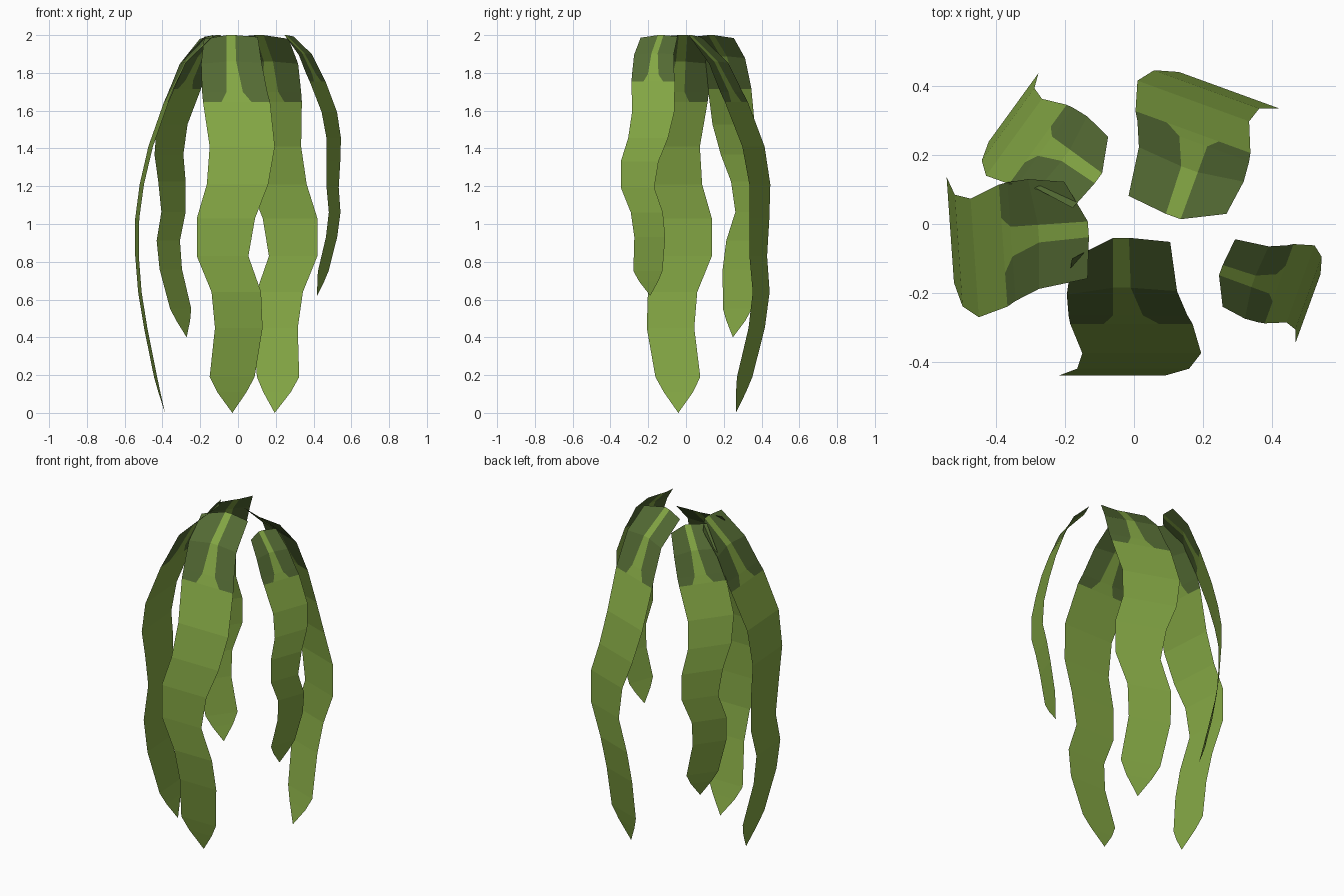
import bpy, bmesh, math
from mathutils import Matrix, Vector

if "Cube" in bpy.data.objects:
    bpy.data.objects.remove(bpy.data.objects["Cube"])


def material(name, rgb):
    m = bpy.data.materials.new(name)
    m.diffuse_color = (*rgb, 1)
    m.use_nodes = True
    m.node_tree.nodes["Principled BSDF"].inputs["Base Color"].default_value = m.diffuse_color
    return m


leaf_green = material("leaf green", (0.23, 0.385, 0.058))
dark_green = material("dark moss green", (0.088, 0.145, 0.034))

# One hanging frond facing -y: left x, right x, y, z of each cross-section
ROWS = [
    (-0.180, 0.105, -0.04, 2.00),
    (-0.195, 0.125, -0.185, 1.86),
    (-0.190, 0.155, -0.265, 1.70),
    (-0.185, 0.170, -0.29, 1.645),
    (-0.150, 0.195, -0.375, 1.41),
    (-0.165, 0.160, -0.42, 1.21),
    (-0.218, 0.090, -0.44, 1.03),
    (-0.218, 0.055, -0.44, 0.83),
    (-0.140, 0.122, -0.43, 0.64),
    (-0.122, 0.130, -0.40, 0.45),
    (-0.150, 0.088, -0.345, 0.19),
    (-0.110, 0.045, -0.325, 0.11),
]
TIP = (-0.03, -0.295, 0.0)
# Half-width of the pale centre stripe, as a share of the frond half-width
STRIPE = [0.16, 0.16, 0.25, 0.45]
# How far the edges of the upper rows fall behind the centre: left, right, drop
EDGE_FALL = [(0.06, 0.012, 0.02), (0.02, 0.01, 0.012)]


def frond(name, x, y, angle, scale):
    bm = bmesh.new()
    grid = []
    for i, (xl, xr, ry, rz) in enumerate(ROWS):
        s = STRIPE[i] if i < len(STRIPE) else 0.3
        fl, fr, drop = EDGE_FALL[i] if i < len(EDGE_FALL) else (0, 0, 0)
        mid, half = (xl + xr) / 2, (xr - xl) / 2
        pts = [(xl, ry - fl, rz - drop), (mid - s * half, ry, rz),
               (mid + s * half, ry, rz), (xr, ry - fr, rz - drop / 2)]
        grid.append([bm.verts.new(p) for p in pts])
    for i in range(len(grid) - 1):
        a, b = grid[i], grid[i + 1]
        for c in range(3):
            f = bm.faces.new((b[c], b[c + 1], a[c + 1], a[c]))
            # dark patches either side of the stripe, near the top
            f.material_index = 1 if i < 3 and c != 1 else 0
    tip = bm.verts.new(TIP)
    for c in range(3):
        bm.faces.new((tip, grid[-1][c + 1], grid[-1][c]))
    # hang from z = 2, turned and scaled
    m = (Matrix.Translation((x, y, 2)) @ Matrix.Rotation(math.radians(angle), 4, 'Z')
         @ Matrix.Scale(scale, 4) @ Matrix.Translation((0, 0, -2)))
    bm.transform(m)
    me = bpy.data.meshes.new(name)
    bm.to_mesh(me)
    bm.free()
    me.materials.append(leaf_green)
    me.materials.append(dark_green)
    ob = bpy.data.objects.new(name, me)
    bpy.context.collection.objects.link(ob)


# Ring of five fronds
frond("front_frond", 0, 0, 0, 1)
frond("right_short_frond", 0.235, -0.10, 70, 0.69)
frond("back_frond", 0.065, -0.003, 160, 1)
frond("back_left_frond", -0.095, 0.09, 234, 0.80)
frond("left_frond", -0.09, -0.05, 274, 1)
